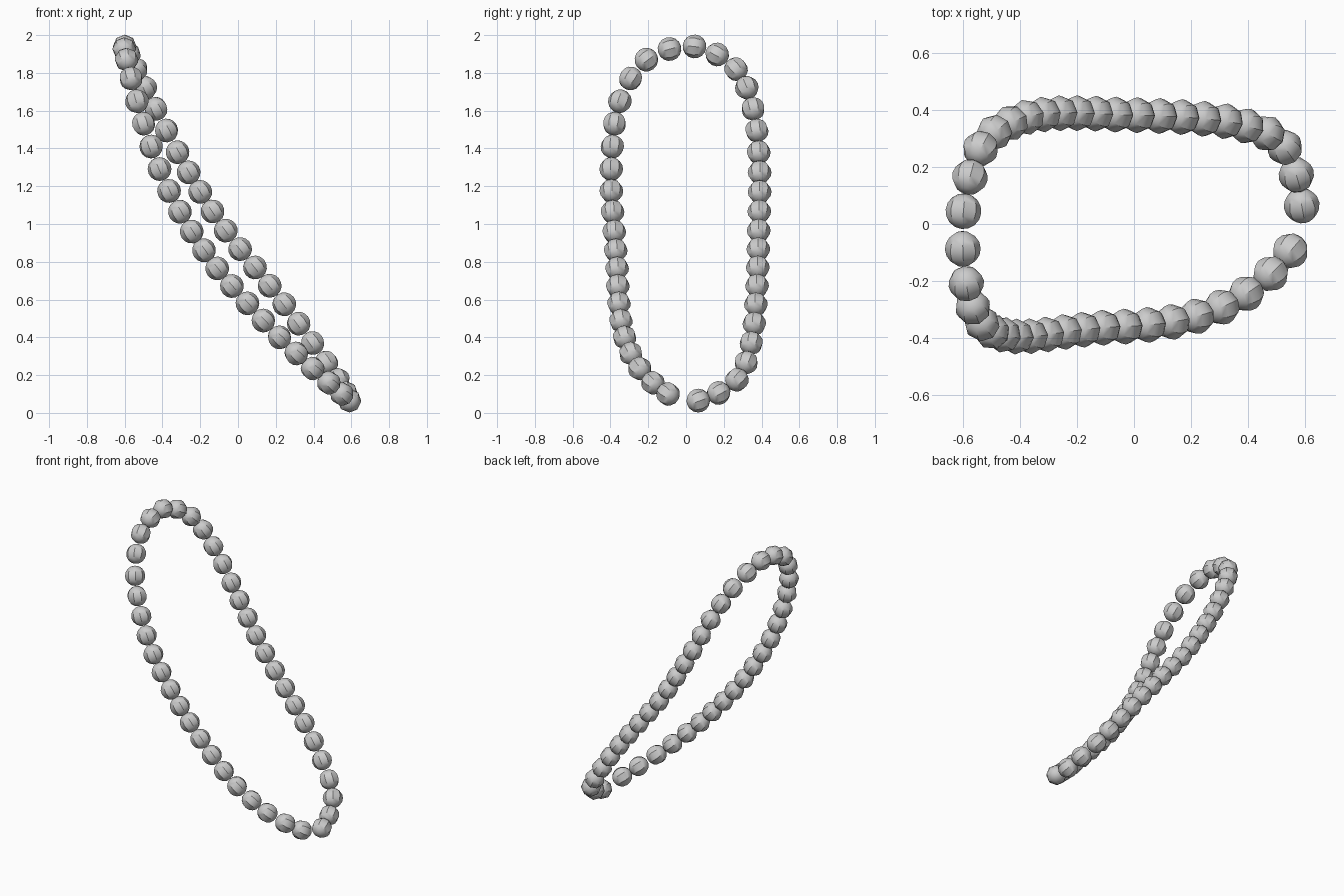
import bpy
from mathutils import Vector

if "Cube" in bpy.data.objects:
    bpy.data.objects.remove(bpy.data.objects["Cube"])

BEADS = 41
RADIUS = 0.063

# Loop of the necklace: centre of every second bead, clasp gap between the ends
KEYS = [Vector(p) for p in [
    (.59, .065, .065), (.53, .27, .175), (.395, .345, .37), (.245, .37, .575),
    (.09, .38, .77), (-.065, .385, .965), (-.2, .39, 1.17), (-.32, .385, 1.38),
    (-.435, .355, 1.61), (-.54, .265, 1.82), (-.6, .045, 1.94),
    (-.59, -.21, 1.87), (-.535, -.35, 1.65), (-.46, -.39, 1.41),
    (-.365, -.395, 1.175), (-.245, -.38, .96), (-.11, -.365, .765),
    (.05, -.355, .58), (.22, -.325, .4), (.395, -.245, .235), (.55, -.095, .10)]]


def bead_centre(i):
    """Key point, or the smooth midpoint between two of them."""
    k = i // 2
    if i % 2 == 0:
        return KEYS[k]
    a, b, c, d = (KEYS[(k + j) % len(KEYS)] for j in (-1, 0, 1, 2))
    return (b + c) * 9 / 16 - (a + d) / 16


centres = [bead_centre(i) for i in range(BEADS)]

# Low-poly beads, each with its hole axis along the string
bpy.ops.mesh.primitive_uv_sphere_add(segments=8, ring_count=8, radius=RADIUS)
first = bpy.context.object
bead_mesh = first.data
bead_mesh.name = "bead"
bpy.ops.object.shade_smooth_by_angle(angle=0.6)
for i, centre in enumerate(centres):
    if i == 0:
        bead = first
    else:
        bead = bpy.data.objects.new("bead", bead_mesh)
        bpy.context.collection.objects.link(bead)
    bead.name = f"bead_{i + 1:02d}"
    bead.location = centre
    along = centres[min(i + 1, BEADS - 1)] - centres[max(i - 1, 0)]
    bead.rotation_mode = 'QUATERNION'
    bead.rotation_quaternion = along.to_track_quat('Z', 'Y')
